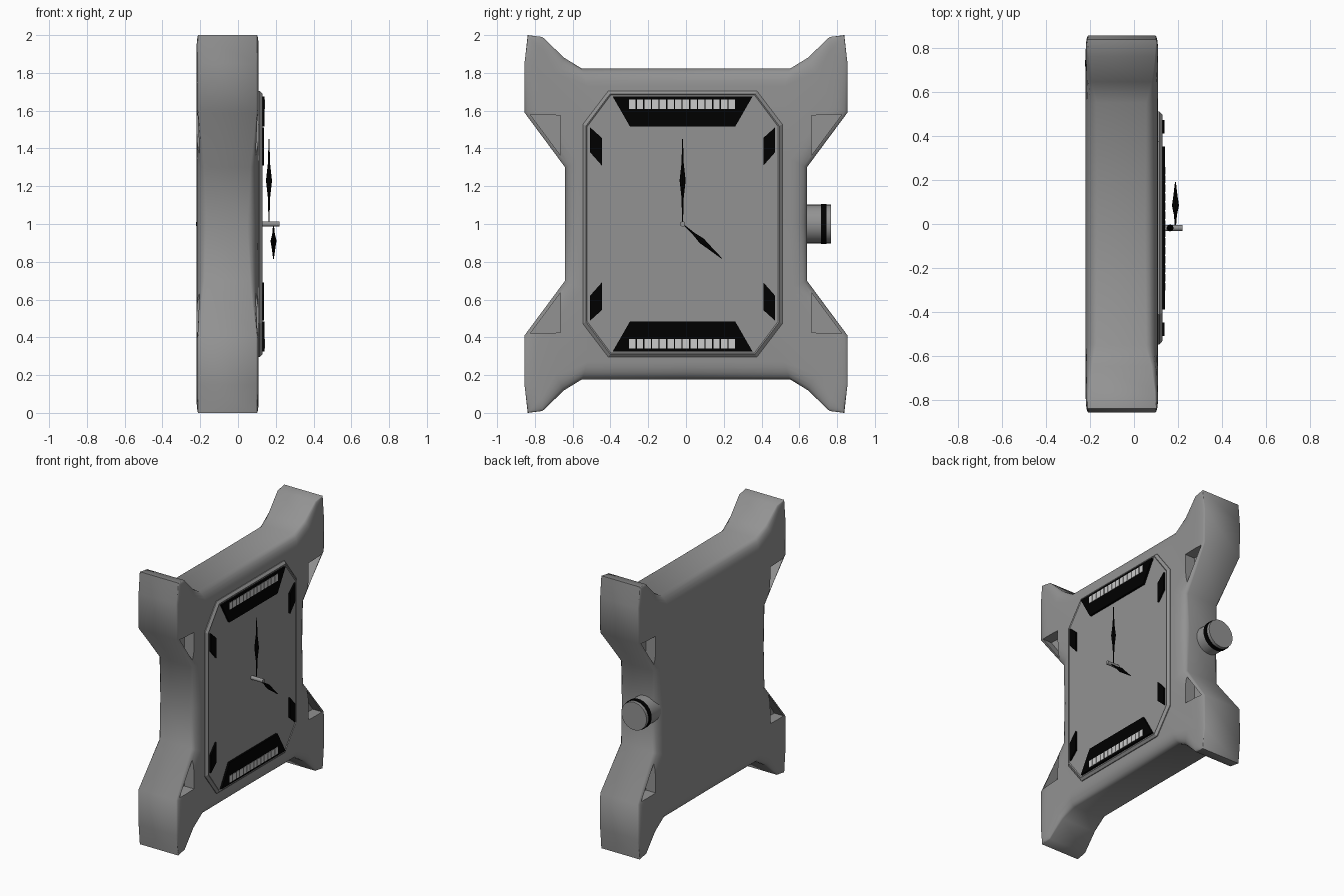
import bpy, bmesh, math
from mathutils import Vector

if "Cube" in bpy.data.objects:
    bpy.data.objects.remove(bpy.data.objects["Cube"])

CY = -0.018          # dial centre in y
MID = -0.055         # mid-depth of the case


def material(name, c):
    m = bpy.data.materials.new(name)
    m.diffuse_color = (c, c, c, 1)
    m.use_nodes = True
    m.node_tree.nodes["Principled BSDF"].inputs["Base Color"].default_value = m.diffuse_color
    return m


GREY = material("dark_grey", 0.29)
BLACK = material("black", 0.0)
PALE = material("pale", 0.6)


def smooth(ob, angle):
    bpy.ops.object.select_all(action='DESELECT')
    ob.select_set(True)
    bpy.context.view_layer.objects.active = ob
    bpy.ops.object.shade_smooth_by_angle(angle=math.radians(angle))


def finish(name, bm, mat=GREY, angle=None):
    bmesh.ops.remove_doubles(bm, verts=bm.verts, dist=1e-5)
    bmesh.ops.recalc_face_normals(bm, faces=bm.faces)
    me = bpy.data.meshes.new(name)
    bm.to_mesh(me)
    bm.free()
    ob = bpy.data.objects.new(name, me)
    bpy.context.collection.objects.link(ob)
    me.materials.append(mat)
    if angle:
        smooth(ob, angle)
    return ob


def loft(bm, rings):
    """Skin closed rings of points and cap both ends."""
    vs = [[bm.verts.new(p) for p in r] for r in rings]
    n = len(vs[0])
    for a, b in zip(vs, vs[1:]):
        for i in range(n):
            j = (i + 1) % n
            bm.faces.new((a[i], a[j], b[j], b[i]))
    bm.faces.new(vs[0][::-1])
    bm.faces.new(vs[-1])


def prism(bm, pts, x0, x1):
    loft(bm, [[(x, y, z) for y, z in pts] for x in (x0, x1)])


def full_ring(q):
    """Mirror a (x, y, height) quarter outline into a closed ring."""
    top = q + [(x, -y, h) for x, y, h in q[:-1]][::-1]
    low = [(x, -y, -h) for x, y, h in top[1:-1]]
    return [(x, y, 1 + h) for x, y, h in top + low]


# Case with four lugs: quarter outlines, edge depth lower along the straight sides
outer = [(.64, 0), (.64, .30), (.855, .59), (.855, .85), (.838, 1.0),
         (.76, .99), (.645, .88), (.55, .822), (0, .822)]
inner = [(.55, 0), (.55, .34), (.77, .63), (.79, .83), (.78, .93),
         (.76, .92), (.69, .80), (.52, .73), (0, .73)]
edge = [.05, .065, .097, .097, .1, .095, .08, .055, .05]
front = []
for k in range(6):
    a = math.radians(18 * k)
    s, c = math.sin(a), 1 - math.cos(a)
    front.append(full_ring([(e + (.109 - e) * s, o[0] + (i[0] - o[0]) * c, o[1] + (i[1] - o[1]) * c)
                            for o, i, e in zip(outer, inner, edge)]))
back = [[(2 * MID - x, y, z) for x, y, z in r] for r in front[::-1]]
bm = bmesh.new()
loft(bm, back + front)
case = finish("case", bm)

# Triangular pockets in the lugs, both faces
bm = bmesh.new()
for sy in (1, -1):
    for sz in (1, -1):
        tri = [(sy * y, 1 + sz * h) for y, h in ((.665, .575), (.825, .58), (.665, .365))]
        prism(bm, tri, .03, .2)
        prism(bm, tri, 2 * MID - .2, 2 * MID - .03)
cutter = finish("pocket_cutter", bm)
cutter.hide_render = True
mod = case.modifiers.new("pockets", 'BOOLEAN')
mod.object = cutter
mod.solver = 'EXACT'
bpy.ops.object.select_all(action='DESELECT')
bpy.context.view_layer.objects.active = case
case.select_set(True)
bpy.ops.object.modifier_apply(modifier="pockets")
bpy.data.objects.remove(cutter)
smooth(case, 45)


# Octagonal bezel with a chamfered rim and the dial just inside it
def octagon(x, d):
    w, h, cw, ch = .528 - d, .705 - d, .393 - d * .6, .528 - d * .6
    q = [(w, ch), (cw, h), (-cw, h), (-w, ch), (-w, -ch), (-cw, -h), (cw, -h), (w, -ch)]
    return [(x, CY + y, 1 + z) for y, z in q]


bm = bmesh.new()
loft(bm, [octagon(.08, 0), octagon(.115, 0), octagon(.13, .016), octagon(.125, .022)])
finish("bezel_and_dial", bm)

# Black trapezoid plates with rows of pale bars, top and bottom
for sz, label in ((1, "upper"), (-1, "lower")):
    bm = bmesh.new()
    prism(bm, [(CY + y, 1 + sz * h) for y, h in
               ((-.37, .675), (.37, .675), (.278, .515), (-.278, .515))], .11, .14)
    finish(label + "_plate", bm, BLACK)
    bm = bmesh.new()
    for i in range(14):
        y = CY - .283 + i * .0405
        prism(bm, [(y, 1 + sz * .61), (y + .034, 1 + sz * .61),
                   (y + .034, 1 + sz * .66), (y, 1 + sz * .66)], .13, .143)
    finish(label + "_bars", bm, PALE)

# Slanted side markers
bm = bmesh.new()
for sy in (1, -1):
    for sz in (1, -1):
        prism(bm, [(CY + sy * y, 1 + sz * h) for y, h in
                   ((.49, .512), (.428, .456), (.428, .31), (.49, .38))], .11, .138)
finish("side_markers", bm, BLACK)


def lathe(name, profile, origin, direction, n, mat=GREY, angle=30):
    """Revolve (distance, radius) pairs along a direction."""
    rot = Vector((0, 0, 1)).rotation_difference(Vector(direction).normalized()).to_matrix()
    bm = bmesh.new()
    loft(bm, [[Vector(origin) + rot @ Vector((r * math.cos(2 * math.pi * i / n),
                                              r * math.sin(2 * math.pi * i / n), d))
               for i in range(n)] for d, r in profile])
    return finish(name, bm, mat, angle)


# Hands on a centre post
lathe("centre_post", [(0, .014), (.105, .014)], (.115, CY, 1), (1, 0, 0), 16)
lathe("minute_hand", [(0, .002), (.14, .006), (.23, .016), (.32, .006), (.45, .002)],
      (.164, CY, 1), (0, 0, 1), 8, BLACK)
lathe("hour_hand", [(0, .002), (.08, .007), (.135, .016), (.19, .01), (.277, .002)],
      (.188, CY, 1), (0, .208, -.183), 8, BLACK)

# Crown and its black band
lathe("crown", [(0, .102), (.168, .102)], (-.115, .6, 1), (0, 1, 0), 32)
lathe("crown_band", [(0, .107), (.03, .107)], (-.115, .715, 1), (0, 1, 0), 32, BLACK)
